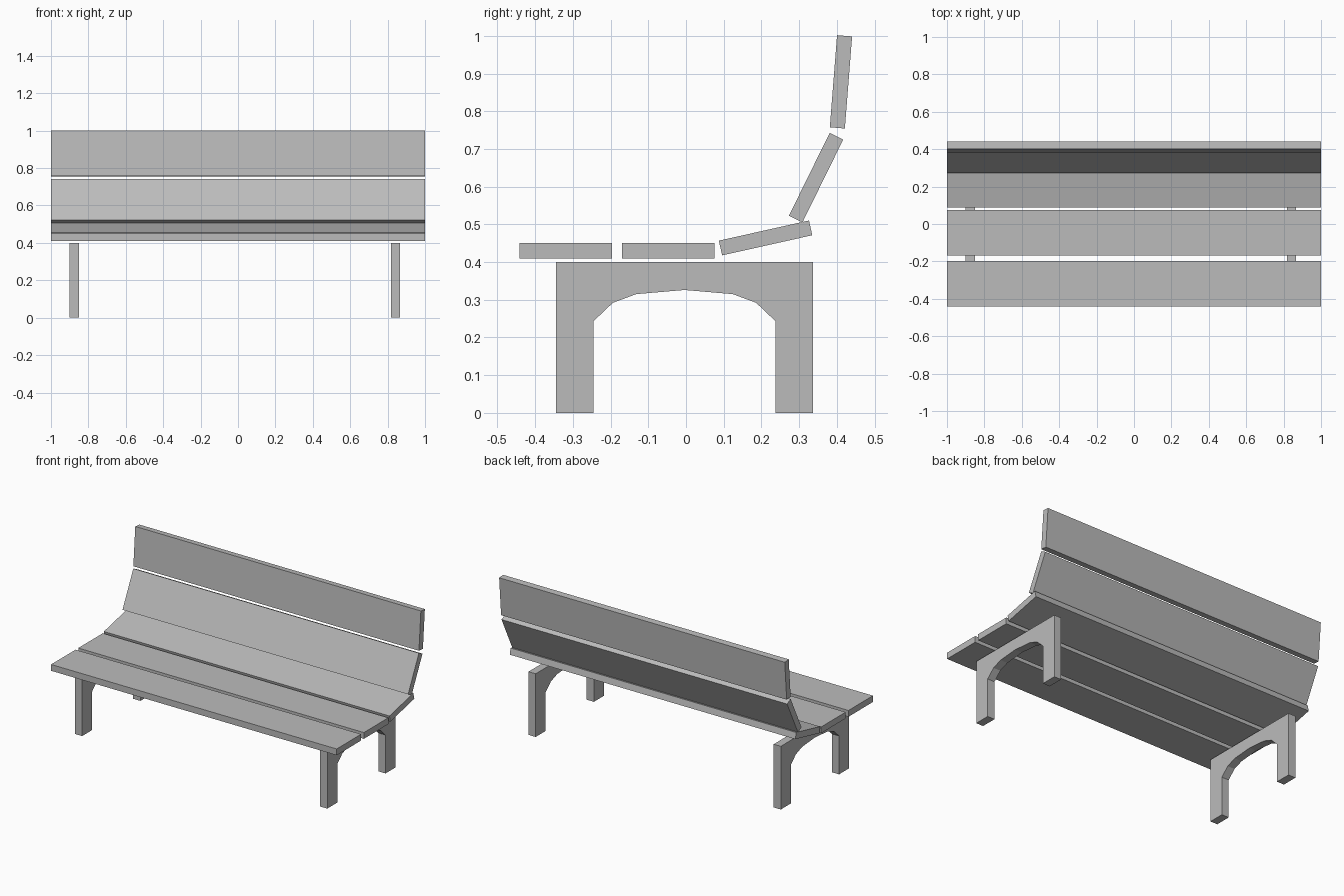
import bpy
import bmesh
from math import radians
from mathutils import Vector

if "Cube" in bpy.data.objects:
    bpy.data.objects.remove(bpy.data.objects["Cube"], do_unlink=True)

# Single grey finish
grey = bpy.data.materials.new("plain_grey")
grey.use_nodes = True
colour = (0.5, 0.5, 0.5, 1)
grey.diffuse_color = colour
grey.node_tree.nodes["Principled BSDF"].inputs["Base Color"].default_value = colour


def add_object(name, bm):
    bmesh.ops.recalc_face_normals(bm, faces=bm.faces)
    mesh = bpy.data.meshes.new(name)
    bm.to_mesh(mesh)
    bm.free()
    mesh.materials.append(grey)
    obj = bpy.data.objects.new(name, mesh)
    bpy.context.collection.objects.link(obj)
    return obj


def plank(name, y, z, tilt):
    bm = bmesh.new()
    bmesh.ops.create_cube(bm, size=1)
    bmesh.ops.scale(bm, vec=(2, 0.245, 0.04), verts=bm.verts)
    obj = add_object(name, bm)
    obj.location = (0, y, z)
    obj.rotation_euler.x = radians(tilt)


def leg_frame(name, x, width):
    # Half outline from the foot up the inside to the arch crown
    half = [(0.341, 0), (0.2415, 0), (0.2415, 0.243), (0.19, 0.292), (0.128, 0.315)]
    outline = [(0.341, 0.4)] + half + [(0, 0.326)]
    outline += [(-y, z) for y, z in reversed(half)] + [(-0.341, 0.4)]
    bm = bmesh.new()
    face = bm.faces.new([bm.verts.new((x, y - 0.004, z)) for y, z in outline])
    side = bmesh.ops.extrude_face_region(bm, geom=[face])
    moved = [v for v in side["geom"] if isinstance(v, bmesh.types.BMVert)]
    bmesh.ops.translate(bm, vec=Vector((width, 0, 0)), verts=moved)
    add_object(name, bm)


# Seat and backrest boards
plank("seat_front_plank", -0.319, 0.43, 0)
plank("seat_middle_plank", -0.047, 0.43, 0)
plank("seat_rear_plank", 0.211, 0.464, 12.6)
plank("back_lower_plank", 0.345, 0.624, 63.8)
plank("back_upper_plank", 0.411, 0.878, 85.5)

# Arched supports
leg_frame("right_leg_frame", -0.9, 0.05)
leg_frame("left_leg_frame", 0.817, 0.05)
